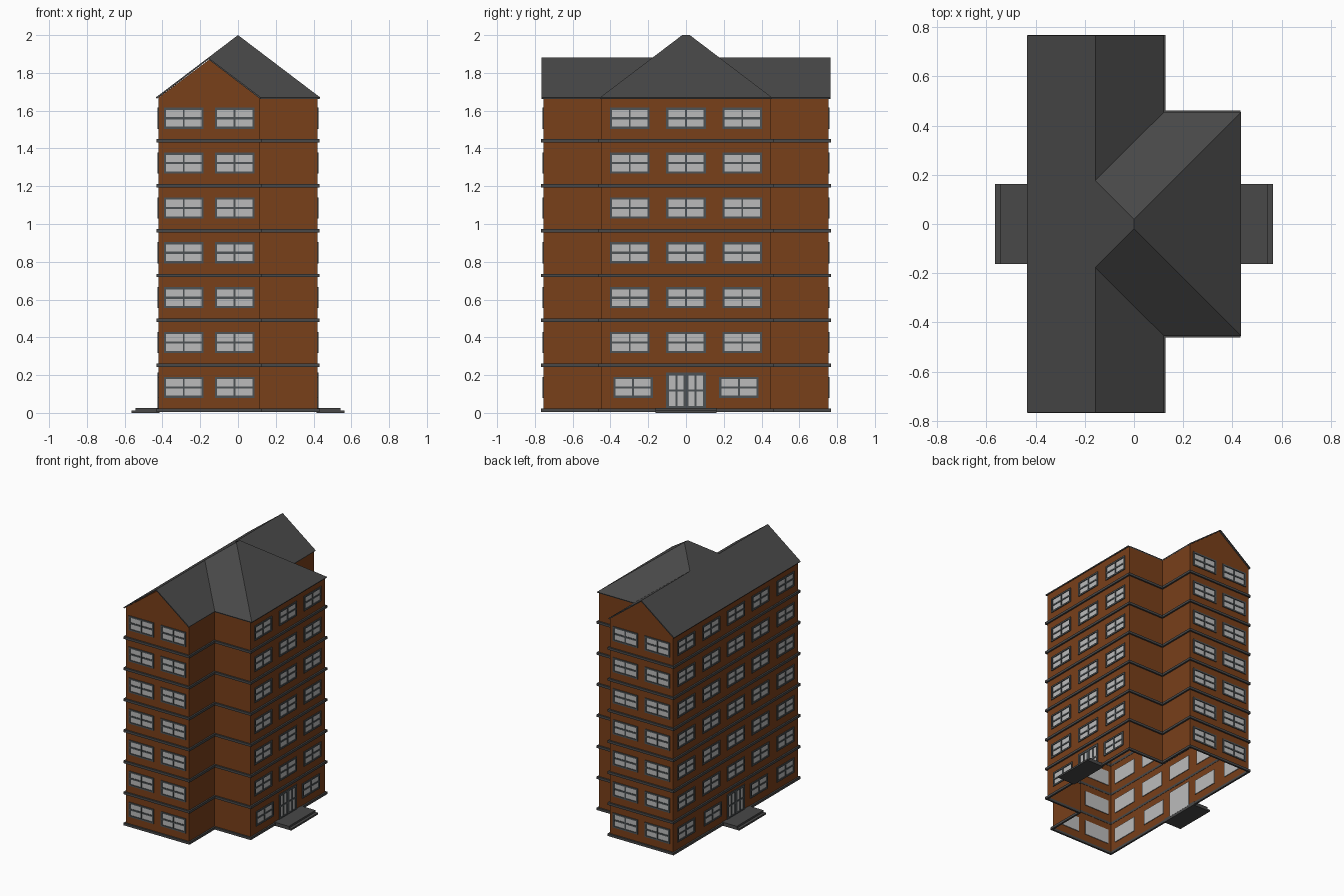
import bpy, bmesh
from mathutils import Matrix, Vector

if "Cube" in bpy.data.objects:
    bpy.data.objects.remove(bpy.data.objects["Cube"])

FLOORS, STEP = 7, 0.2375
EAVE, TOP = 1.67, 2.0


def material(name, rgb):
    m = bpy.data.materials.new(name)
    m.diffuse_color = (*rgb, 1)
    m.use_nodes = True
    m.node_tree.nodes["Principled BSDF"].inputs["Base Color"].default_value = m.diffuse_color
    return m


BRICK = material("brick", (0.19, 0.05, 0.01))
DARK = material("dark_slate", (0.065, 0.065, 0.065))
FRAME = material("frame_grey", (0.075, 0.085, 0.09))
GLASS = material("pale_glass", (0.5, 0.5, 0.5))


def finish(bm, name, mat):
    me = bpy.data.meshes.new(name)
    bm.to_mesh(me)
    bm.free()
    me.materials.append(mat)
    ob = bpy.data.objects.new(name, me)
    bpy.context.collection.objects.link(ob)
    return ob


def box(bm, lo, hi, frame=Matrix()):
    lo, hi = Vector(lo), Vector(hi)
    mat = frame @ Matrix.Translation((lo + hi) / 2) @ Matrix.Diagonal((*(hi - lo), 1))
    bmesh.ops.create_cube(bm, size=1, matrix=mat)


def poly(bm, pts):
    return bm.faces.new([bm.verts.new(p) for p in pts])


def footprint(o):
    """T-shaped plan, counter-clockwise, pushed outwards by o."""
    a, b, c, w, l = -0.42 - o, 0.115 + o, 0.42 + o, 0.45 + o, 0.755 + o
    return [(a, -l), (b, -l), (b, -w), (c, -w), (c, w), (b, w), (b, l), (a, l)]


def wall_frame(p, q):
    """Local axes: x along the wall from its middle, y inwards, z up."""
    p, q = Vector((*p, 0)), Vector((*q, 0))
    u = (q - p).normalized()
    mid = (p + q) / 2
    return Matrix(((u.x, -u.y, 0, mid.x), (u.y, u.x, 0, mid.y),
                   (0, 0, 1, 0), (0, 0, 0, 1))), (q - p).length / 2


def panes(frames, glass, fr, u0, u1, z0, z1, border, uprights, bars):
    """Glazed opening: outer border, (position, width) uprights and crossbars."""
    box(glass, (u0, 0, z0), (u1, 0.006, z1), fr)
    d0, d1 = -0.006, 0.002
    for a, b in ((u0, u0 + border), (u1 - border, u1)):
        box(frames, (a, d0, z0), (b, d1, z1), fr)
    for a, b in ((z0, z0 + border), (z1 - border, z1)):
        box(frames, (u0 + border, d0, a), (u1 - border, d1, b), fr)
    for u, w in uprights:
        box(frames, (u - w / 2, d0 + 0.001, z0 + border), (u + w / 2, d1, z1 - border), fr)
    for z, h in bars:
        box(frames, (u0 + border, d0 + 0.002, z - h / 2), (u1 - border, d1, z + h / 2), fr)


def window(u, floor):
    z = 0.135 + floor * STEP
    return (u - 0.105, u + 0.105, z - 0.056, z + 0.056)


# Openings of each wall, in wall coordinates
DOOR = (-0.105, 0.105, 0.02, 0.215)
gable = [window(u, f) for f in range(FLOORS) for u in (-0.135, 0.135)]
wing = [window(u, f) for f in range(1, FLOORS) for u in (-0.298, 0, 0.298)]
wing += [window(u, 0) for u in (-0.28, 0.28)] + [DOOR]
long_side = [window(u, f) for f in range(1, FLOORS) for u in (-0.6, -0.298, 0, 0.298, 0.6)]
long_side += [window(u, 0) for u in (-0.6, -0.28, 0.28, 0.6)] + [DOOR]
openings = {0: gable, 3: wing, 6: gable, 7: long_side}

walls, frames, glass, doors, door_glass = (bmesh.new() for _ in range(5))
plan = footprint(0)
for i, p in enumerate(plan):
    fr, half = wall_frame(p, plan[(i + 1) % 8])
    holes = openings.get(i, [])
    # Wall sheet as a grid with the openings left out
    us = sorted({-half, half} | {v for h in holes for v in h[:2]})
    zs = sorted({0.01, EAVE} | {v for h in holes for v in h[2:]})
    for a, b in zip(us, us[1:]):
        for c, d in zip(zs, zs[1:]):
            u, z = (a + b) / 2, (c + d) / 2
            if not any(h[0] < u < h[1] and h[2] < z < h[3] for h in holes):
                poly(walls, [fr @ Vector(v) for v in ((a, 0, c), (b, 0, c), (b, 0, d), (a, 0, d))])
    if holes is gable:
        poly(walls, [fr @ Vector(v) for v in ((-half, 0, EAVE), (half, 0, EAVE), (0, 0, 1.87))])
    # Windows and doors
    for h in holes:
        u, z = (h[0] + h[1]) / 2, (h[2] + h[3]) / 2
        if h is DOOR:
            panes(doors, door_glass, fr, *h, 0.016,
                  [(0, 0.026), (-0.051, 0.01), (0.051, 0.01)], [(0.118, 0.012)])
        else:
            panes(frames, glass, fr, *h, 0.012, [(u, 0.01)], [(z, 0.012)])
bmesh.ops.remove_doubles(walls, verts=walls.verts, dist=1e-5)
finish(walls, "walls", BRICK)
finish(frames, "window_frames", FRAME)
finish(glass, "window_glass", GLASS)
finish(doors, "entrance_doors", FRAME)
finish(door_glass, "entrance_door_glass", GLASS)

# Projecting band at the foot of every storey
bands = bmesh.new()
outer, inner = footprint(0.012), footprint(-0.002)
for f in range(FLOORS):
    z = 0.015 + f * STEP
    lo, hi = z - 0.009, z + 0.009
    loops = [[bands.verts.new((*p, h)) for p in ring]
             for ring, h in ((inner, lo), (outer, lo), (outer, hi), (inner, hi))]
    for k in range(4):
        A, B = loops[k], loops[(k + 1) % 4]
        for i in range(8):
            j = (i + 1) % 8
            bands.faces.new((A[i], A[j], B[j], B[i]))
finish(bands, "floor_bands", DARK)

# Gable roof merged with the hipped wing roof, all at one pitch
E, L, W, V, R = 0.435, 0.765, 0.455, 0.122, -0.157
rz = EAVE + (TOP - EAVE) * (R + E) / E
roof = bmesh.new()
half_left = [(-E, -L, EAVE), (R, -L, rz), (R, R - 0.02, rz), (0, -0.02, TOP)]
flip = lambda pts: [(x, -y, z) for x, y, z in reversed(pts)]
poly(roof, half_left + flip(half_left))
hip = [(E, -W, EAVE), (0, -0.02, TOP)]
poly(roof, hip + flip(hip))
for pts in ([(V, -W, EAVE), (E, -W, EAVE), (0, -0.02, TOP), (R, R - 0.02, rz)],
            [(V, -L, EAVE), (V, -W, EAVE), (R, R - 0.02, rz), (R, -L, rz)]):
    poly(roof, pts)
    poly(roof, flip(pts))
bmesh.ops.remove_doubles(roof, verts=roof.verts, dist=1e-4)
bmesh.ops.recalc_face_normals(roof, faces=roof.faces)
if sum(f.normal.z for f in roof.faces) < 0:
    bmesh.ops.reverse_faces(roof, faces=roof.faces)
ob = finish(roof, "roof", DARK)
mod = ob.modifiers.new("thickness", "SOLIDIFY")
mod.thickness, mod.offset = 0.009, -1

# Two entrance steps on either side
for side, name in ((1, "right_steps"), (-1, "left_steps")):
    steps = bmesh.new()
    for reach, lo, hi in ((0.564, 0, 0.013), (0.543, 0.013, 0.027)):
        xs = sorted((side * 0.415, side * reach))
        box(steps, (xs[0], -0.162, lo), (xs[1], 0.162, hi))
    finish(steps, name, DARK)
